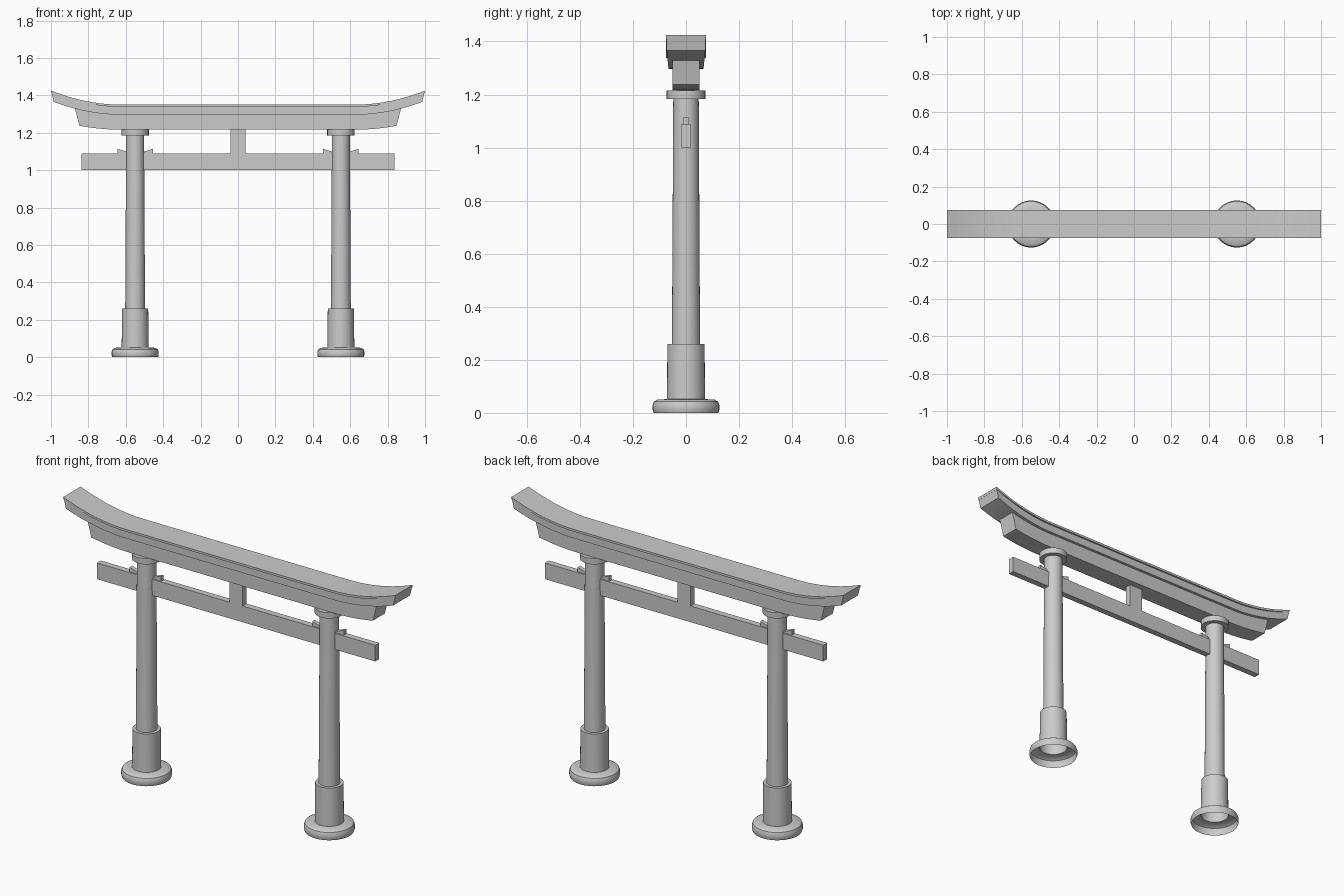
import bpy
import bmesh
from math import radians

cube = bpy.data.objects.get("Cube")
if cube:
    bpy.data.objects.remove(cube, do_unlink=True)

stone = bpy.data.materials.new("pale_grey")
stone.use_nodes = True
GREY = (0.6, 0.6, 0.6, 1)
stone.diffuse_color = GREY
stone.node_tree.nodes["Principled BSDF"].inputs["Base Color"].default_value = GREY

PILLAR_X = 0.55
BEND = 0.62      # where the lintels start to sweep upward


def finish(name, bm, fix_normals=True):
    if fix_normals:
        bmesh.ops.recalc_face_normals(bm, faces=bm.faces)
    mesh = bpy.data.meshes.new(name)
    bm.to_mesh(mesh)
    bm.free()
    mesh.materials.append(stone)
    for p in mesh.polygons:
        p.use_smooth = True
    mesh.set_sharp_from_angle(angle=radians(30))
    obj = bpy.data.objects.new(name, mesh)
    bpy.context.collection.objects.link(obj)
    return obj


def lathe(name, profile, x, segments=32):
    """Spin a (radius, height) profile about a vertical axis; open underneath."""
    bm = bmesh.new()
    verts = [bm.verts.new((x + r, 0, z)) for r, z in profile]
    edges = [bm.edges.new(pair) for pair in zip(verts, verts[1:])]
    bmesh.ops.spin(bm, geom=verts + edges, cent=(x, 0, 0), axis=(0, 0, 1),
                   angle=radians(360), steps=segments, use_duplicate=False)
    bmesh.ops.remove_doubles(bm, verts=bm.verts, dist=0.0005)
    return finish(name, bm)


def plate(name, outline, half_depth):
    """Extrude an (x, z) outline through the depth of the gate."""
    bm = bmesh.new()
    face = bm.faces.new([bm.verts.new((x, -half_depth, z)) for x, z in outline])
    out = bmesh.ops.extrude_face_region(bm, geom=[face])
    moved = [g for g in out["geom"] if isinstance(g, bmesh.types.BMVert)]
    bmesh.ops.translate(bm, verts=moved, vec=(0, 2 * half_depth, 0))
    return finish(name, bm)


def box(name, half_x, z0, z1, half_depth):
    return plate(name, [(-half_x, z0), (half_x, z0), (half_x, z1), (-half_x, z1)], half_depth)


def sweep(x, rise):
    return rise * ((abs(x) - BEND) / 0.38) ** 2


def curved_beam(name, low, high, half_depth, flare=0.0, steps=10):
    """Straight-middled beam with upswept ends; low/high = (end x, z, rise)."""
    bm = bmesh.new()
    rings = []
    params = [(s, i / steps) for s in (-1, 1) for i in range(steps + 1)]
    for side, t in sorted(params, key=lambda p: p[0] * (p[1] + 1)):
        d = half_depth + flare * t * t
        ring = []
        for (end, z, rise), ys in ((low, (-d, d)), (high, (d, -d))):
            x = BEND + (end - BEND) * t
            ring += [bm.verts.new((side * x, y, z + sweep(x, rise))) for y in ys]
        rings.append(ring)
    for a, b in zip(rings, rings[1:]):
        for i in range(4):
            j = (i + 1) % 4
            bm.faces.new((a[i], a[j], b[j], b[i]))
    bm.faces.new(rings[0])
    bm.faces.new(rings[-1])
    return finish(name, bm)


# Pillars: hollow rounded foot, sleeve, tapering shaft and round capital
pillar = [(0.122, 0), (0.126, 0.012), (0.126, 0.028), (0.121, 0.042),
          (0.108, 0.05), (0.072, 0.052), (0.07, 0.26), (0.053, 0.26),
          (0.048, 1.184), (0.073, 1.184), (0.073, 1.216), (0, 1.216)]
for side, label in ((1, "left"), (-1, "right")):
    lathe(label + "_pillar", pillar, side * PILLAR_X)
    # Wedges on the tie beam, on both sides of each pillar
    for way, place in ((1, "outer"), (-1, "inner")):
        near, far = (side * (PILLAR_X + way * d) for d in (0.035, 0.095))
        plate(f"{label}_{place}_wedge",
              [(near, 1.085), (far, 1.085), (far, 1.114), (near, 1.095)], 0.011)

# Tie beam and centre strut
box("tie_beam", 0.838, 1.0, 1.088, 0.017)
box("centre_strut", 0.04, 1.085, 1.22, 0.017)

# Stacked lintels with upswept ends
curved_beam("lower_lintel", (0.848, 1.216, 0.06), (0.872, 1.297, 0.075), 0.051)
curved_beam("upper_lintel", (0.985, 1.296, 0.075), (0.997, 1.34, 0.075), 0.066, flare=0.007)
curved_beam("lintel_cap", (0.997, 1.338, 0.075), (1.0, 1.35, 0.075), 0.075)
